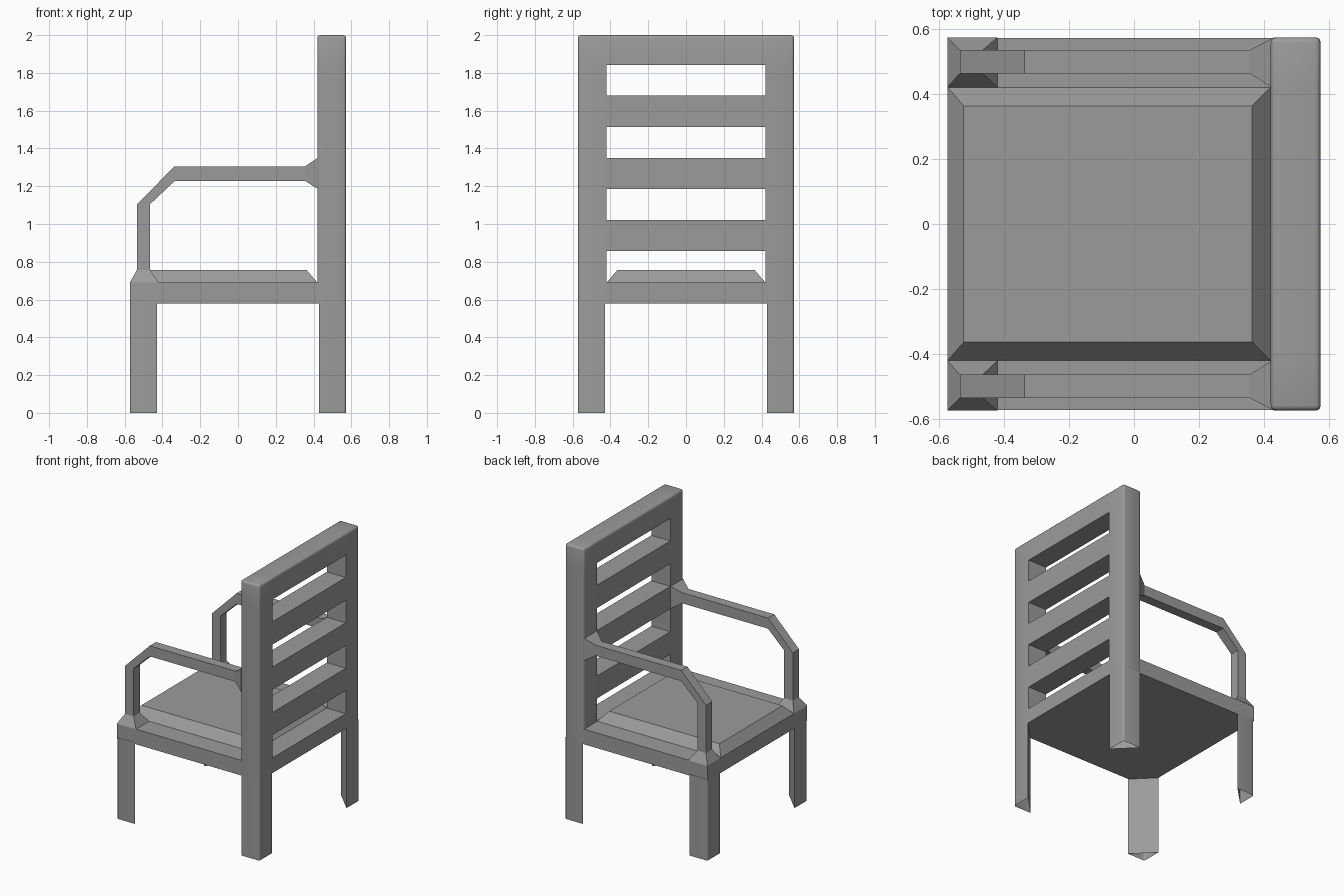
import bpy, bmesh

if "Cube" in bpy.data.objects:
    bpy.data.objects.remove(bpy.data.objects["Cube"])

H = 0.573      # half footprint
I = 0.42       # inner edge of posts and legs
Z0, Z1 = 0.58, 0.69   # seat frame bottom / top

# Dark grey finish
grey = bpy.data.materials.new("dark_grey")
grey.diffuse_color = (0.33, 0.33, 0.33, 1)
grey.use_nodes = True
grey.node_tree.nodes["Principled BSDF"].inputs["Base Color"].default_value = grey.diffuse_color


def finish(name, bm, smooth=False):
    bmesh.ops.recalc_face_normals(bm, faces=bm.faces)
    me = bpy.data.meshes.new(name)
    bm.to_mesh(me)
    bm.free()
    me.materials.append(grey)
    ob = bpy.data.objects.new(name, me)
    bpy.context.collection.objects.link(ob)
    if smooth:
        bpy.context.view_layer.objects.active = ob
        ob.select_set(True)
        bpy.ops.object.shade_smooth_by_angle(angle=0.8)
        ob.select_set(False)
    return ob


def loft(name, rings):
    """Skin a list of equal-length point rings and cap both ends."""
    bm = bmesh.new()
    loops = [[bm.verts.new(p) for p in ring] for ring in rings]
    n = len(loops[0])
    for a, b in zip(loops, loops[1:]):
        for i in range(n):
            j = (i + 1) % n
            bm.faces.new((a[i], a[j], b[j], b[i]))
    bm.faces.new(loops[0])
    bm.faces.new(loops[-1])
    return finish(name, bm)


def rect(x0, x1, y0, y1, z):
    return [(x0, y0, z), (x1, y0, z), (x1, y1, z), (x0, y1, z)]


def mirror_y(ob):
    mod = ob.modifiers.new("mirror", 'MIRROR')
    mod.use_axis = (False, True, False)


# Seat frame and raised cushion panel
loft("seat_frame", [rect(-H, 0.44, -H + 0.002, H - 0.002, Z0),
                    rect(-H, 0.44, -H + 0.002, H - 0.002, Z1)])
loft("seat_cushion", [rect(-H, I, -I, I, Z1), rect(-0.523, 0.363, -0.363, 0.363, 0.757)])

# Ladder back: grid of cells with openings left out, extruded to thickness
ys = [-H, -I, I, H]
zs = [Z0, Z1, 0.857, 1.02, 1.186, 1.35, 1.514, 1.68, 1.842, 2.0]
bm = bmesh.new()
grid = [[bm.verts.new((I, y, z)) for y in ys] for z in zs]
for r in range(len(zs) - 1):
    for c in range(3):
        if c == 1 and r % 2 == 1:
            continue
        bm.faces.new((grid[r][c], grid[r][c + 1], grid[r + 1][c + 1], grid[r + 1][c]))
ext = bmesh.ops.extrude_face_region(bm, geom=list(bm.faces))
bmesh.ops.translate(bm, vec=(H - I, 0, 0),
                    verts=[v for v in ext["geom"] if isinstance(v, bmesh.types.BMVert)])
bmesh.ops.recalc_face_normals(bm, faces=bm.faces)


def outer(v):
    return abs(v.co.y) > H - 0.001 or v.co.z > 1.999


# Round the outer rim of the back
rim = [e for e in bm.edges if e.calc_face_angle(0) > 1
       and all(outer(v) for v in e.verts)
       and max(v.co.z for v in e.verts) > Z0 + 0.001]
bmesh.ops.bevel(bm, geom=rim, offset=0.016, segments=3, profile=0.5, affect='EDGES')
finish("ladder_back", bm, True)

# Triangular corner legs, open at the foot, with a rounded outer corner
for name, s in (("front_leg", -1), ("back_leg", 1)):
    bm = bmesh.new()
    tri = [(s * H, H), (s * (H - 0.145), H), (s * H, H - 0.145)]
    lo = [bm.verts.new((x, y, 0)) for x, y in tri]
    hi = [bm.verts.new((x, y, Z0 + 0.01)) for x, y in tri]
    bm.faces.new(hi)
    for i in range(3):
        j = (i + 1) % 3
        bm.faces.new((lo[i], lo[j], hi[j], hi[i]))
    bmesh.ops.recalc_face_normals(bm, faces=bm.faces)
    corner = bm.edges.get((lo[0], hi[0]))
    bmesh.ops.bevel(bm, geom=[corner], offset=0.014, segments=3, profile=0.5, affect='EDGES')
    mirror_y(finish(name, bm, True))

# Armrest: flared foot, post, angled elbow, rail, flared end at the back
path = [((-H, Z1), (-I, Z1), I, H),
        ((-0.535, 0.757), (-0.465, 0.757), 0.463, 0.534),
        ((-0.535, 1.105), (-0.465, 1.105), 0.463, 0.534),
        ((-0.336, 1.305), (-0.335, 1.228), 0.463, 0.534),
        ((0.355, 1.305), (0.355, 1.228), 0.463, 0.534),
        ((0.422, 1.35), (0.422, 1.186), I, H - 0.004)]
rings = []
for (ax, az), (bx, bz), y0, y1 in path:
    rings.append([(ax, y0, az), (bx, y0, bz), (bx, y1, bz), (ax, y1, az)])
mirror_y(loft("armrest", rings))
